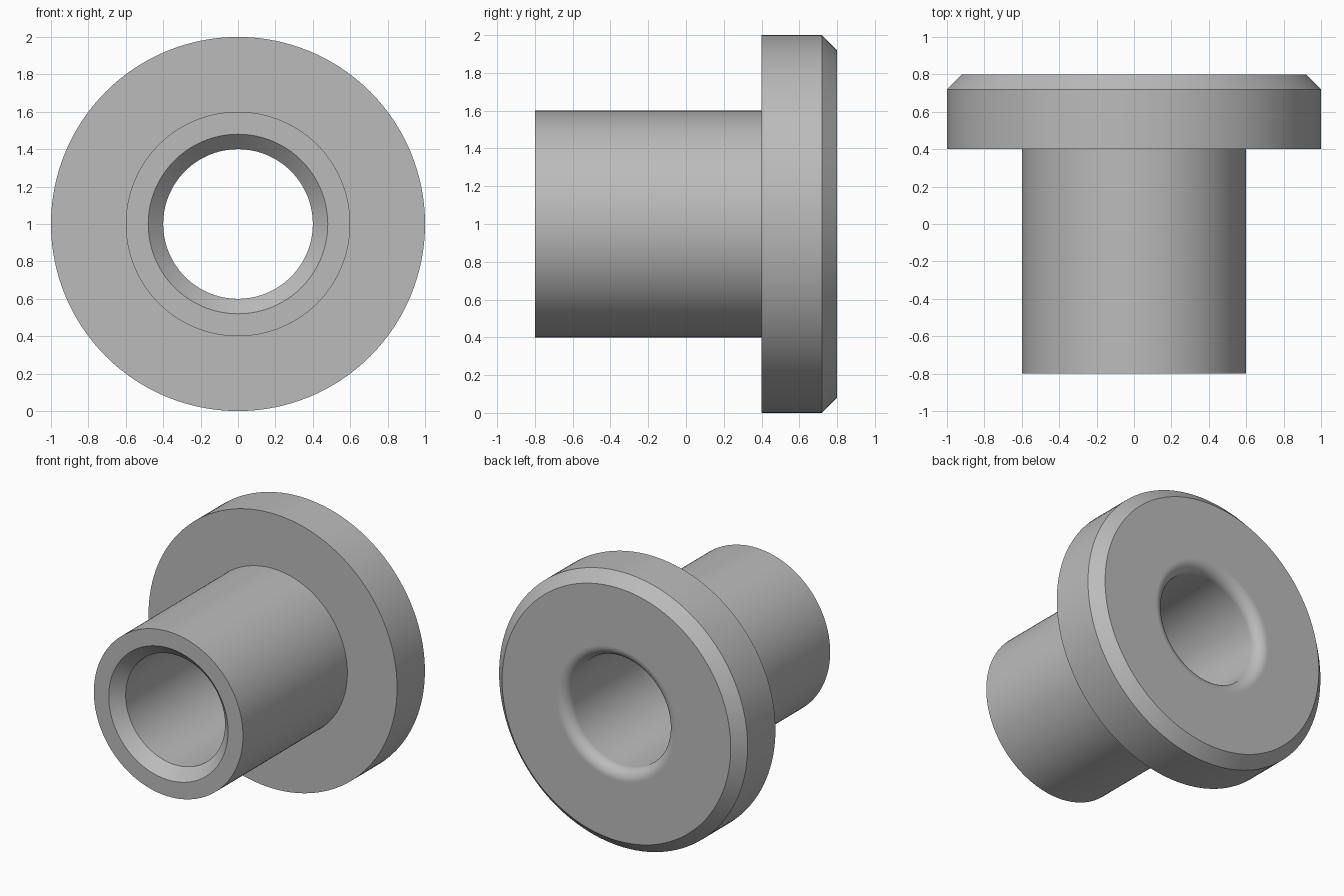
import bpy, bmesh
from math import cos, sin, pi, radians
from mathutils import Vector, Matrix

cube = bpy.data.objects.get("Cube")
if cube:
    bpy.data.objects.remove(cube, do_unlink=True)

# Dimensions: radii, positions along the axis (y), edge break size
BORE, TUBE, FLANGE = 0.4, 0.6, 1.0
FRONT, SHOULDER, BACK = -0.8, 0.4, 0.8
EDGE = 0.08
SIDES, FILLET_STEPS = 128, 16

# Plain grey metal
grey = bpy.data.materials.new("grey_metal")
grey.use_nodes = True
colour = (0.5, 0.5, 0.5, 1)
grey.diffuse_color = colour
grey.node_tree.nodes["Principled BSDF"].inputs["Base Color"].default_value = colour

# Half section as (radius, y): chamfered tube end, shoulder, chamfered flange
profile = [
    (BORE, FRONT + EDGE), (BORE + EDGE, FRONT), (TUBE, FRONT),
    (TUBE, SHOULDER), (FLANGE, SHOULDER),
    (FLANGE, BACK - EDGE), (FLANGE - EDGE, BACK),
]
# Rounded bore mouth at the back of the flange
for i in range(FILLET_STEPS + 1):
    a = pi / 2 * i / FILLET_STEPS
    profile.append((BORE + EDGE - EDGE * sin(a), BACK - EDGE + EDGE * cos(a)))

# Revolve the closed section around the y axis
bm = bmesh.new()
verts = [bm.verts.new((r, y, 0)) for r, y in profile]
edges = [bm.edges.new((v, verts[(i + 1) % len(verts)])) for i, v in enumerate(verts)]
bmesh.ops.spin(bm, geom=verts + edges, cent=(0, 0, 0), axis=(0, 1, 0),
               angle=2 * pi, steps=SIDES)
bmesh.ops.remove_doubles(bm, verts=bm.verts, dist=1e-5)
bmesh.ops.recalc_face_normals(bm, faces=bm.faces)
bmesh.ops.transform(bm, matrix=Matrix.Translation(Vector((0, 0, FLANGE))), verts=bm.verts)

mesh = bpy.data.meshes.new("flanged_bushing")
bm.to_mesh(mesh)
bm.free()
mesh.materials.append(grey)
bushing = bpy.data.objects.new("flanged_bushing", mesh)
bpy.context.collection.objects.link(bushing)

# Smooth round faces, crisp edges, flat end faces
bpy.ops.object.select_all(action="DESELECT")
bushing.select_set(True)
bpy.context.view_layer.objects.active = bushing
bpy.ops.object.shade_smooth_by_angle(angle=radians(30))
for face in mesh.polygons:
    if abs(face.normal.y) > 0.9999:
        face.use_smooth = False
